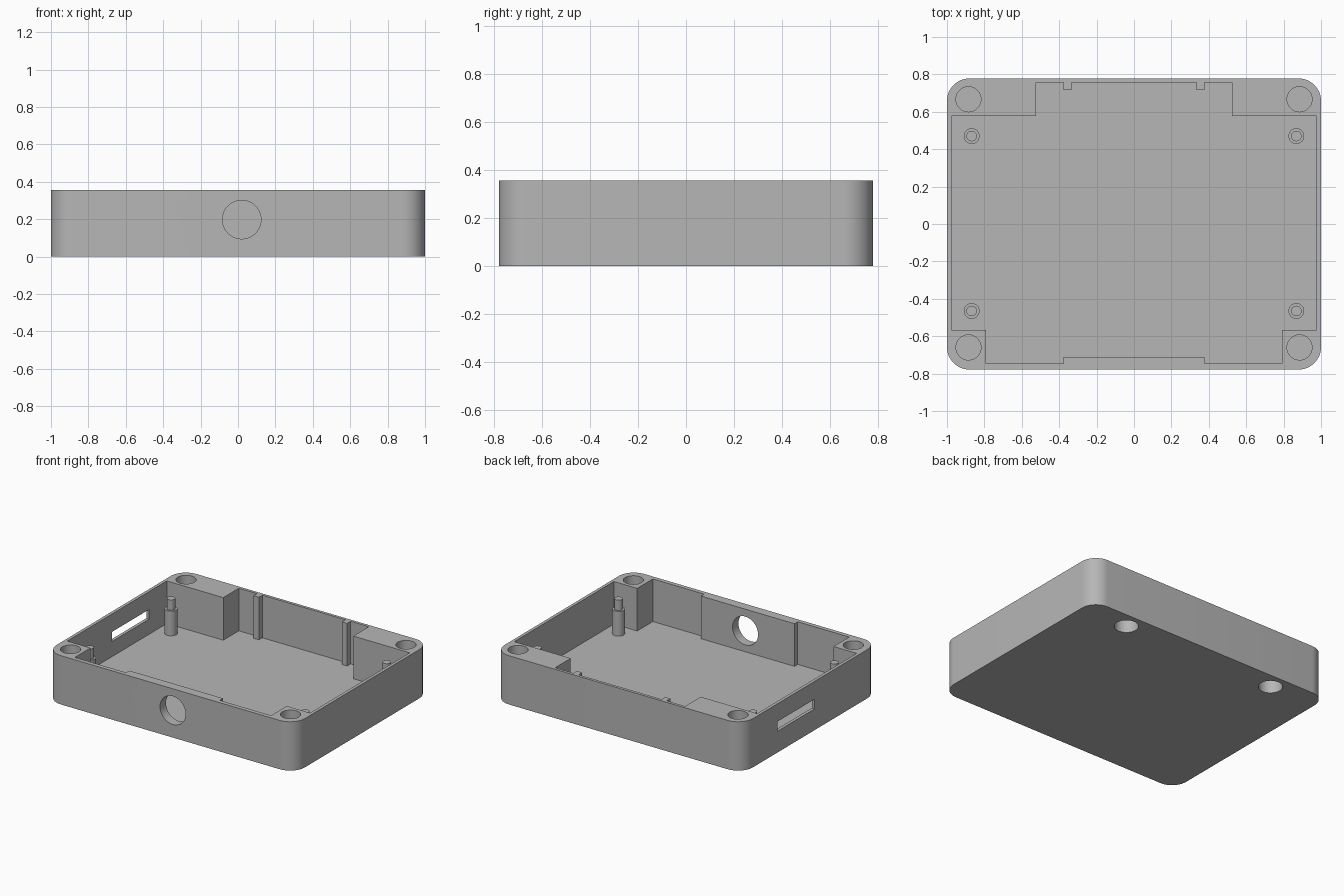
import bpy
import bmesh
import math
from mathutils import Matrix, Vector

old = bpy.data.objects.get("Cube")
if old:
    bpy.data.objects.remove(old, do_unlink=True)

HEIGHT, FLOOR = 0.355, 0.045
HALF_X, HALF_Y, CORNER = 1.0, 0.778, 0.12

grey = bpy.data.materials.new("plain grey")
grey.use_nodes = True
colour = (0.47, 0.47, 0.47, 1)
grey.diffuse_color = colour
grey.node_tree.nodes["Principled BSDF"].inputs["Base Color"].default_value = colour


def finish(name, bm):
    bmesh.ops.recalc_face_normals(bm, faces=bm.faces)
    mesh = bpy.data.meshes.new(name)
    bm.to_mesh(mesh)
    bm.free()
    mesh.materials.append(grey)
    obj = bpy.data.objects.new(name, mesh)
    bpy.context.collection.objects.link(obj)
    return obj


def prism(name, outline, z0, z1):
    """Extrude a flat outline from z0 up to z1."""
    bm = bmesh.new()
    face = bm.faces.new([bm.verts.new((x, y, z0)) for x, y in outline])
    top = bmesh.ops.extrude_face_region(bm, geom=[face])["geom"]
    verts = [v for v in top if isinstance(v, bmesh.types.BMVert)]
    bmesh.ops.translate(bm, vec=(0, 0, z1 - z0), verts=verts)
    return finish(name, bm)


def cylinder(name, centre, radius, depth, axis="Z"):
    bm = bmesh.new()
    turn = Matrix.Rotation(math.pi / 2, 4, "X") if axis == "Y" else Matrix()
    bmesh.ops.create_cone(bm, cap_ends=True, segments=48, radius1=radius,
                          radius2=radius, depth=depth,
                          matrix=Matrix.Translation(Vector(centre)) @ turn)
    return finish(name, bm)


def rectangle(x0, x1, y0, y1):
    return [(x0, y0), (x1, y0), (x1, y1), (x0, y1)]


def rounded_rectangle(hx, hy, r, steps=12):
    points = []
    for quarter, (sx, sy) in enumerate([(1, 1), (-1, 1), (-1, -1), (1, -1)]):
        for i in range(steps + 1):
            a = math.pi / 2 * (quarter + i / steps)
            points.append((sx * (hx - r) + r * math.cos(a),
                           sy * (hy - r) + r * math.sin(a)))
    return points


# Outer body
body = prism("enclosure_body", rounded_rectangle(HALF_X, HALF_Y, CORNER), 0, HEIGHT)

# Cavity outline: corner blocks, front pad and two back ribs are left standing
half = [(0.376, -0.71), (0.376, -0.747), (0.79, -0.747), (0.79, -0.567),
        (0.977, -0.567), (0.977, 0.578), (0.523, 0.578), (0.523, 0.757),
        (0.376, 0.757), (0.376, 0.717), (0.334, 0.717), (0.334, 0.757)]
cavity = half + [(-x, y) for x, y in reversed(half)]
cutters = [prism("cavity_cutter", cavity, FLOOR, HEIGHT + 0.1)]

# Corner screw holes from above and mounting holes from below
for sx in (-1, 1):
    for y in (-0.66, 0.667):
        cutters.append(cylinder("screw_cutter", (sx * 0.885, y, HEIGHT), 0.067, 0.3))
    cutters.append(cylinder("mount_cutter", (sx * 0.62, 0.66, 0), 0.08, 0.3))

# Round cable opening in the front and slot in the right wall
cutters.append(cylinder("cable_cutter", (0.02, -0.74, 0.198), 0.103, 0.2, "Y"))
cutters.append(prism("slot_cutter", rectangle(-1.05, -0.93, -0.05, 0.375), 0.155, 0.225))

for cutter in cutters:
    cutter.hide_render = True
    mod = body.modifiers.new("cut", "BOOLEAN")
    mod.operation = "DIFFERENCE"
    mod.solver = "EXACT"
    mod.object = cutter

# Bake the cuts and drop the cutters
bpy.context.view_layer.update()
baked = bpy.data.meshes.new_from_object(
    body.evaluated_get(bpy.context.evaluated_depsgraph_get()))
body.modifiers.clear()
body.data = baked
for cutter in cutters:
    bpy.data.objects.remove(cutter, do_unlink=True)

# Four stepped board posts
parts = [body]
for side, sx in (("right", -1), ("left", 1)):
    for end, y in (("front", -0.465), ("back", 0.47)):
        for part, radius, top in (("post", 0.042, 0.225), ("pin", 0.028, 0.30)):
            base = FLOOR - 0.01 if part == "post" else 0.215
            parts.append(cylinder(f"{end}_{side}_{part}",
                                  (sx * 0.868, y, (base + top) / 2), radius, top - base))

# Smooth the round walls, keep hard edges
bpy.ops.object.select_all(action="DESELECT")
for obj in parts:
    obj.select_set(True)
bpy.context.view_layer.objects.active = body
bpy.ops.object.shade_smooth_by_angle(angle=math.radians(30))
